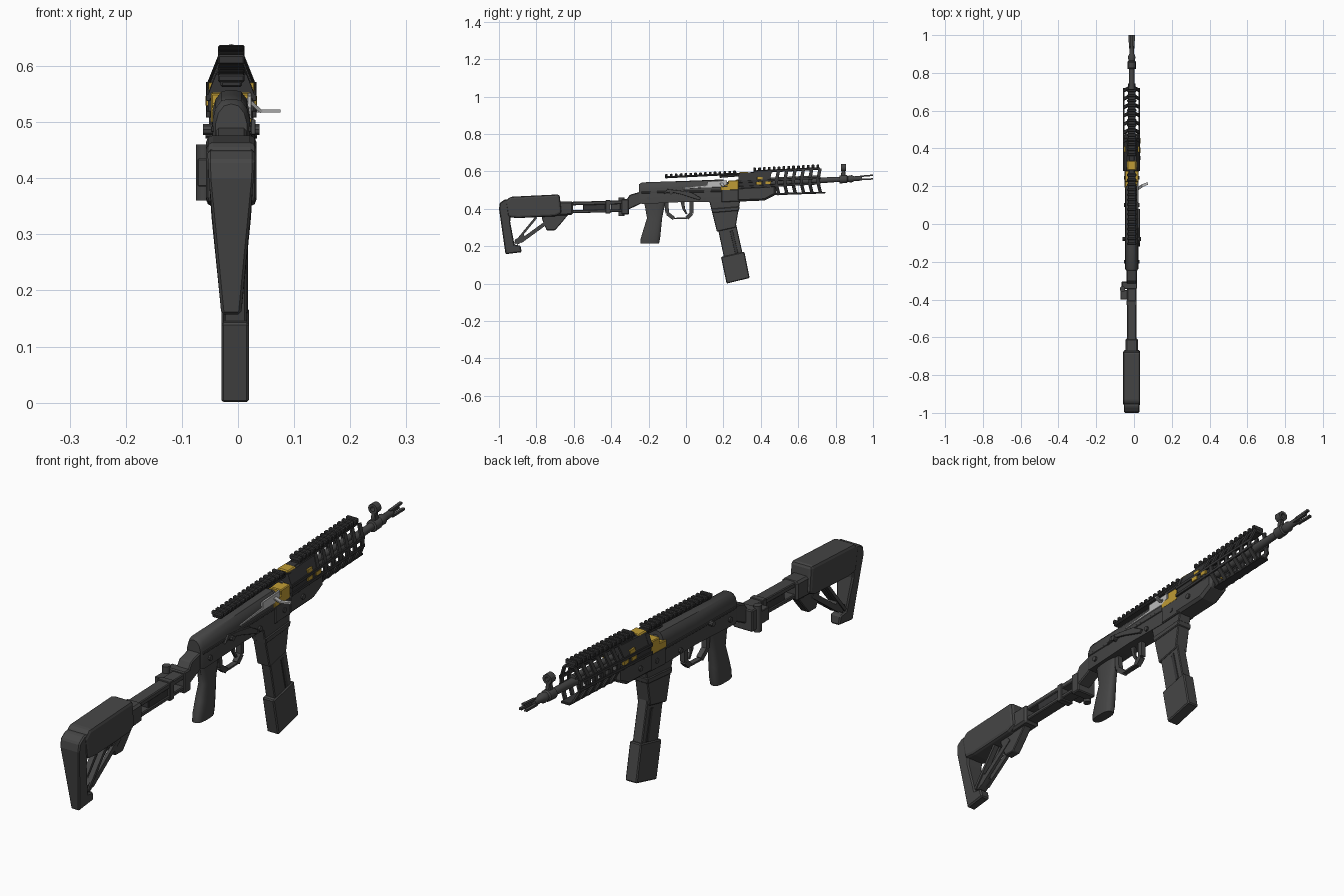
import bpy, bmesh, math
from mathutils import Vector

C = -0.012  # centre plane of the body


def material(name, rgb):
    m = bpy.data.materials.new(name)
    m.diffuse_color = (*rgb, 1)
    return m


DARK = material("dark_grey", (0.06, 0.06, 0.06))
BLACK = material("near_black", (0.036, 0.036, 0.037))
GOLD = material("brass_gold", (0.52, 0.33, 0.035))
SILVER = material("steel_silver", (0.5, 0.5, 0.5))


def ax(y, d=0.0):  # height of the gently sloping barrel line
    return 0.546 + 0.05 * (y - 0.6) + d


def make(name, verts, faces, mat, bevel=0, smooth=False, seg=1):
    me = bpy.data.meshes.new(name)
    me.from_pydata([tuple(v) for v in verts], [], faces)
    bm = bmesh.new()
    bm.from_mesh(me)
    bmesh.ops.recalc_face_normals(bm, faces=bm.faces)
    bm.to_mesh(me)
    bm.free()
    me.materials.append(mat)
    ob = bpy.data.objects.new(name, me)
    bpy.context.collection.objects.link(ob)
    if bevel:
        b = ob.modifiers.new("bevel", 'BEVEL')
        b.width, b.segments, b.limit_method = bevel, seg, 'ANGLE'
    if smooth:
        bpy.ops.object.select_all(action='DESELECT')
        ob.select_set(True)
        bpy.context.view_layer.objects.active = ob
        bpy.ops.object.shade_smooth_by_angle(angle=math.radians(35))
    return ob


def loft(name, rings, mat, **kw):
    n = len(rings[0])
    verts = [p for r in rings for p in r]
    faces = [(i * n + j, i * n + (j + 1) % n, (i + 1) * n + (j + 1) % n, (i + 1) * n + j)
             for i in range(len(rings) - 1) for j in range(n)]
    faces += [tuple(range(n)), tuple(range(len(verts) - n, len(verts)))]
    return make(name, verts, faces, mat, **kw)


def prof(name, pts, hw, mat=DARK, cx=C, bevel=0.003, taper=None, **kw):
    """Side outline (y, z) extruded across x; taper(z) scales the half width."""
    f = taper or (lambda z: 1)
    return loft(name, [[(cx + s * hw * f(z), y, z) for y, z in pts] for s in (-1, 1)], mat, bevel=bevel, **kw)


def box(name, xs, ys, zs, mat=DARK, bevel=0.002):
    return prof(name, [(ys[0], zs[0]), (ys[1], zs[0]), (ys[1], zs[1]), (ys[0], zs[1])],
                (xs[1] - xs[0]) / 2, mat, (xs[0] + xs[1]) / 2, bevel)


def lathe(name, steps, mat=DARK, n=14, d=0.0, cx=C):
    """Round part along the barrel line from (y, radius) steps."""
    return loft(name, [[(cx + r * math.cos(2 * math.pi * k / n), y, ax(y, d) + r * math.sin(2 * math.pi * k / n))
                        for k in range(n)] for y, r in steps], mat, smooth=True)


def bars(name, segs, w, h, mat=DARK):
    """Square bars between pairs of points; w lies along the gun, h is thickness."""
    verts, faces = [], []
    for p, q in segs:
        p, q = Vector(p), Vector(q)
        t = (q - p).normalized()
        u = Vector((0, 1, 0)) if abs(t.y) < 0.8 else Vector((1, 0, 0))
        v = t.cross(u).normalized()
        u = v.cross(t).normalized()
        b = len(verts)
        verts += [e + u * a * w / 2 + v * c * h / 2 for e in (p, q) for a, c in ((-1, -1), (1, -1), (1, 1), (-1, 1))]
        faces += [tuple(b + i for i in f) for f in
                  ((0, 1, 2, 3), (4, 5, 6, 7), (0, 1, 5, 4), (1, 2, 6, 5), (2, 3, 7, 6), (3, 0, 4, 7))]
    return make(name, verts, faces, mat)


def rail(name, y0, y1, d0, d1, pitch=0.026):
    """Toothed accessory rail following the barrel line."""
    mid = (d0 + d1) / 2
    prof(name + "_base", [(y0, ax(y0, d0)), (y1, ax(y1, d0)), (y1, ax(y1, mid)), (y0, ax(y0, mid))], 0.019, BLACK)
    y, k = y0, 0
    while y + pitch * 0.55 <= y1 + 0.001:
        e = y + pitch * 0.55
        prof(f"{name}_tooth_{k}", [(y, ax(y, mid - 0.003)), (e, ax(e, mid - 0.003)), (e, ax(e, d1)), (y, ax(y, d1))],
             0.024, BLACK, bevel=0.003)
        y, k = y + pitch, k + 1


# --- stock ---
prof("butt_pad", [(-1.0, 0.40), (-0.995, 0.432), (-0.968, 0.45), (-0.93, 0.452), (-0.94, 0.33), (-0.917, 0.208),
                  (-0.885, 0.203), (-0.878, 0.168), (-0.965, 0.157)], 0.042, bevel=0.005,
     taper=lambda z: min(1, 0.42 + 0.58 * (z - 0.157) / 0.25))
prof("cheek_rest", [(-0.965, 0.44), (-0.94, 0.464), (-0.676, 0.477), (-0.672, 0.44), (-0.665, 0.375), (-0.70, 0.36),
                    (-0.90, 0.35), (-0.95, 0.355)], 0.045, bevel=0.012, seg=2)
prof("stock_sleeve", [(-0.70, 0.437), (-0.605, 0.44), (-0.605, 0.367), (-0.70, 0.362)], 0.034, bevel=0.008)
prof("stock_latch", [(-0.77, 0.345), (-0.745, 0.285), (-0.70, 0.285), (-0.665, 0.325), (-0.63, 0.368), (-0.77, 0.368)], 0.017)
bars("stock_struts", [((C + s * 0.012, a, b), (C + s * 0.014, c, d)) for s in (-1, 1) for a, b, c, d in
                      ((-0.915, 0.215, -0.80, 0.355), (-0.885, 0.225, -0.72, 0.345))], 0.012, 0.02)
bars("stock_strut_bridge", [((C, -0.91, 0.22), (C, -0.86, 0.25))], 0.035, 0.03)

# --- stock tube and folding hinge ---
prof("tube_top", [(-0.62, 0.418), (-0.33, 0.425), (-0.33, 0.445), (-0.62, 0.437)], 0.024)
prof("tube_bottom", [(-0.62, 0.376), (-0.33, 0.383), (-0.33, 0.398), (-0.62, 0.392)], 0.024)
box("tube_core", (C - 0.02, C + 0.02), (-0.55, -0.43), (0.383, 0.43), BLACK)
box("tube_collar", (C - 0.028, C + 0.026), (-0.43, -0.405), (0.374, 0.446))
box("hinge_plate", (-0.066, 0.016), (-0.345, -0.305), (0.37, 0.452), DARK, 0.004)
prof("hinge_neck", [(-0.32, 0.445), (-0.30, 0.475), (-0.24, 0.492), (-0.24, 0.428), (-0.32, 0.39)], 0.027, bevel=0.004)
loft("hinge_pin", [[(-0.061 + 0.014 * math.cos(k * math.pi / 6), -0.345 + 0.016 * math.sin(k * math.pi / 6), z)
                    for k in range(12)] for z in (0.36, 0.46)], DARK, smooth=True)
box("hinge_lug", (-0.072, -0.03), (-0.40, -0.35), (0.385, 0.435))

# --- receiver ---
def section(y, hw, zb, zt):
    half = [(hw, zb), (hw, zt - 0.035), (hw - 0.005, zt - 0.016), (hw - 0.015, zt - 0.003), (hw - 0.026, zt)]
    return [(C + x, y, z) for x, z in half] + [(C - x, y, z) for x, z in reversed(half)]


loft("receiver", [section(-0.25, 0.028, 0.432, 0.532), section(-0.235, 0.033, 0.425, 0.541),
                  section(0.0, 0.033, 0.437, 0.549), section(0.20, 0.033, 0.435, 0.557)], DARK, smooth=True)
prof("receiver_front", [(0.19, 0.435), (0.29, 0.44), (0.29, 0.505), (0.19, 0.502)], 0.037)
prof("receiver_sill", [(-0.24, 0.492), (0.19, 0.50), (0.19, 0.49), (-0.24, 0.482)], 0.036, bevel=0.002)
prof("trunnion", [(0.185, 0.497), (0.28, 0.50), (0.28, 0.553), (0.225, 0.551), (0.225, 0.53), (0.185, 0.526)], 0.0365, GOLD)
prof("bolt_carrier", [(-0.02, 0.506), (0.09, 0.513), (0.19, 0.515), (0.22, 0.53), (0.22, 0.552), (0.115, 0.547),
                      (0.115, 0.525), (-0.02, 0.512)], 0.004, SILVER, cx=0.0205, bevel=0.001)
bars("charging_handle", [((0.018, 0.185, 0.54), (0.04, 0.20, 0.52)), ((0.036, 0.20, 0.52), (0.073, 0.215, 0.52))],
     0.014, 0.006, SILVER)
prof("selector_lever", [(-0.12, 0.478), (-0.09, 0.492), (-0.02, 0.475), (0.07, 0.446), (0.08, 0.458), (0.03, 0.487),
                        (-0.03, 0.497), (-0.10, 0.505)], 0.004, cx=0.027, bevel=0.001)
for i, (y, z) in enumerate([(-0.2, 0.455), (-0.08, 0.487), (0.10, 0.452), (0.245, 0.468), (0.35, 0.48)]):
    w = 0.05 if i == 1 else (0.046 if i == 4 else 0.04)
    loft(f"cross_pin_{i}", [[(C + s * w, y + 0.01 * math.cos(k * math.pi / 5), z + 0.01 * math.sin(k * math.pi / 5))
                             for k in range(10)] for s in (-1, 1)], DARK)

# --- grip, trigger and guard ---
grip = [(0.435, -0.225, -0.105, 0.02), (0.40, -0.218, -0.117, 0.019), (0.35, -0.209, -0.127, 0.019),
        (0.29, -0.228, -0.133, 0.022), (0.24, -0.243, -0.138, 0.023), (0.215, -0.245, -0.143, 0.021)]
loft("pistol_grip", [[(C + hw * math.copysign(abs(math.cos(a)) ** 0.7, math.cos(a)),
                       (y0 + y1) / 2 + (y1 - y0) / 2 * math.copysign(abs(math.sin(a)) ** 0.7, math.sin(a)), z)
                      for a in [2 * math.pi * (k + 0.5) / 16 for k in range(16)]] for z, y0, y1, hw in grip], DARK, smooth=True)
guard = [(-0.105, 0.435), (-0.10, 0.375), (-0.065, 0.348), (0.005, 0.35), (0.03, 0.375), (0.03, 0.435)]
bars("trigger_guard", [((C, *a), (C, *b)) for a, b in zip(guard, guard[1:])], 0.02, 0.007)
for o in [bpy.data.objects["trigger_guard"]]:
    for v in o.data.vertices:  # keep the guard strap narrow
        v.co.x = C + math.copysign(0.01, v.co.x - C)
prof("trigger", [(-0.03, 0.44), (-0.01, 0.44), (-0.005, 0.40), (0.008, 0.372), (-0.002, 0.372), (-0.02, 0.40)], 0.005, bevel=0.001)

# --- magazine ---
M = -0.005
prof("magazine_well", [(0.125, 0.44), (0.29, 0.445), (0.283, 0.405), (0.265, 0.30), (0.165, 0.278), (0.135, 0.40)], 0.027, cx=-0.008)
prof("well_lip", [(0.135, 0.40), (0.287, 0.412), (0.283, 0.39), (0.14, 0.378)], 0.031, cx=-0.008)
prof("magazine_body", [(0.165, 0.32), (0.265, 0.33), (0.305, 0.15), (0.205, 0.13)], 0.02, cx=M)
prof("magazine_rib", [(0.235, 0.28), (0.25, 0.284), (0.278, 0.165), (0.263, 0.16)], 0.0225, BLACK, cx=M, bevel=0.001)
prof("magazine_base", [(0.187, 0.142), (0.312, 0.17), (0.34, 0.03), (0.217, 0.0)], 0.0245, cx=M, bevel=0.004)

# --- barrel, gas tube and muzzle ---
lathe("barrel", [(0.2, 0.016), (0.72, 0.016), (0.80, 0.014), (0.82, 0.014), (0.822, 0.022), (0.86, 0.022), (0.865, 0.017),
                 (0.885, 0.02), (0.90, 0.013), (0.94, 0.013)])
lathe("gas_tube", [(0.27, 0.012), (0.70, 0.012)], d=0.016)
bars("muzzle_prongs", [((C + 0.011 * math.cos(a), 0.93, ax(0.93) + 0.011 * math.sin(a)),
                        (C + 0.013 * math.cos(a), 1.0, ax(1.0) + 0.013 * math.sin(a)))
                       for a in (math.pi / 2, math.pi * 7 / 6, math.pi * 11 / 6)], 0.011, 0.008)
prof("front_sight_post", [(0.826, 0.57), (0.855, 0.57), (0.85, 0.612), (0.834, 0.612)], 0.009)
ring = [[(C + r * math.cos(k * math.pi / 6), y, 0.62 + r * math.sin(k * math.pi / 6)) for k in range(12)]
        for y, r in ((0.828, 0.009), (0.828, 0.019), (0.855, 0.019), (0.855, 0.009), (0.828, 0.009))]
make("front_sight_ring", [p for r in ring for p in r],
     [(i * 12 + j, i * 12 + (j + 1) % 12, i * 12 + 12 + (j + 1) % 12, i * 12 + 12 + j) for i in range(4) for j in range(12)], DARK)

# --- handguard ---
prof("handguard_lower", [(0.27, 0.438), (0.42, 0.444), (0.48, 0.475), (0.48, 0.527), (0.27, 0.515)], 0.04, bevel=0.01)
prof("handguard_keel", [(0.46, 0.472), (0.745, 0.482), (0.745, 0.491), (0.46, 0.484)], 0.019, BLACK, bevel=0.002)
loft("handguard_upper", [[(C + x, y, ax(y, d)) for x, d in ((-0.04, -0.02), (0.04, -0.02), (0.042, 0.015), (0.024, 0.06),
                                                           (-0.024, 0.06), (-0.042, 0.015))] for y in (0.285, 0.44)], BLACK)
loft("top_clamp", [[(C + x, y, ax(y, d)) for x, d in ((-0.044, 0.012), (0.044, 0.012), (0.027, 0.056), (-0.027, 0.056))]
                   for y in (0.28, 0.30)], BLACK)
box("brass_clamp", (-0.036, 0.012), (0.285, 0.335), (0.54, 0.597), GOLD, 0.004)
for side, s in (("right", 1), ("left", -1)):
    x = C + s * 0.041
    for k, d in enumerate((-0.022, 0.008)):  # side rails
        prof(f"side_rail_{side}_{k}", [(0.28, ax(0.28, d)), (0.72, ax(0.72, d)), (0.72, ax(0.72, d + 0.012)),
                                       (0.28, ax(0.28, d + 0.012))], 0.004, BLACK, cx=x, bevel=0.001)
    segs, y = [], 0.435
    for k in range(7):  # slanted cage ribs
        y = 0.44 + 0.0445 * k
        segs += [((x, y, ax(y, 0.014)), (C + s * 0.021, y + 0.01, ax(y, 0.064))),
                 ((x, y, ax(y, -0.018)), (C + s * 0.017, y + 0.012, ax(y, -0.066))),
                 ((x, y, ax(y, -0.018)), (x, y, ax(y, 0.014)))]
    bars(f"cage_ribs_{side}", segs, 0.017, 0.007, BLACK)
    for k, (y, d) in enumerate([(0.38, 0.028), (0.425, 0.002), (0.375, 0.002)]):  # brass windows
        xx = C + s * (0.0405 if d < 0.01 else 0.036)
        box(f"brass_window_{side}_{k}", (xx - 0.005, xx + 0.005), (y, y + 0.03), (ax(y, d - 0.008), ax(y, d + 0.008)), GOLD, 0.001)

# --- rails ---
rail("front_rail", 0.36, 0.715, 0.056, 0.086)
rail("rear_rail", -0.112, 0.275, 0.052, 0.075)
prof("rear_rail_bridge", [(0.18, ax(0.18, 0.04)), (0.37, ax(0.37, 0.045)), (0.37, ax(0.37, 0.062)), (0.18, ax(0.18, 0.062))], 0.016, BLACK)
